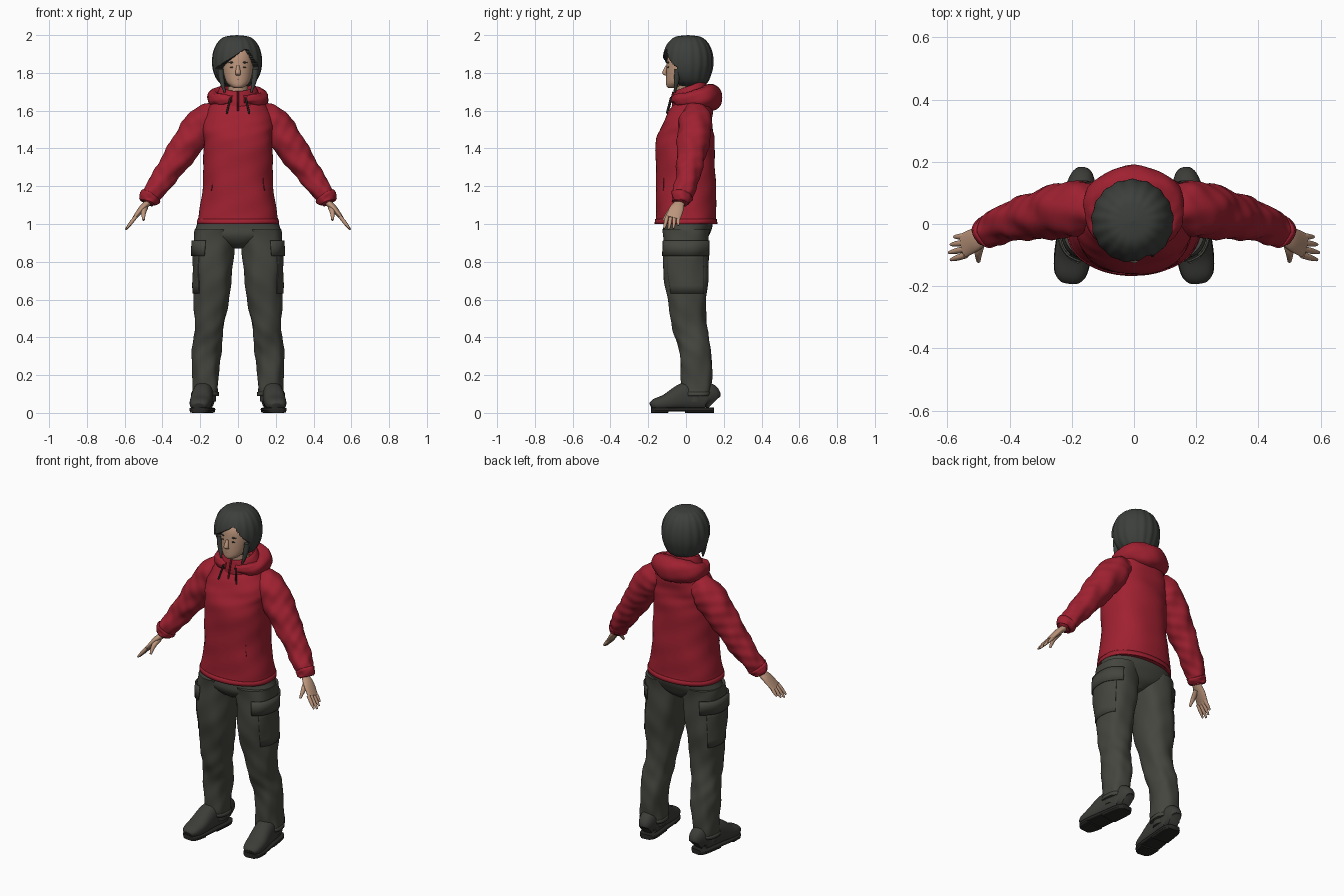
import bpy, bmesh
from math import sin, cos, pi, radians
from mathutils import Vector

default_cube = bpy.data.objects.get("Cube")
if default_cube:
    bpy.data.objects.remove(default_cube)


def material(name, *colour):
    mat = bpy.data.materials.new(name)
    mat.use_nodes = True
    mat.diffuse_color = (*colour, 1)
    shader = mat.node_tree.nodes["Principled BSDF"]
    shader.inputs["Base Color"].default_value = (*colour, 1)
    shader.inputs["Roughness"].default_value = .8
    return mat


RED = material("jacket red", .35, .015, .03)
SEAM = material("dark red trim", .15, .01, .02)
GREY = material("trouser grey", .06, .06, .05)
HAIR = material("hair charcoal", .045, .05, .045)
SKIN = material("skin", .5, .3, .2)
LIP = material("lips", .36, .15, .11)
BOOT = material("boot grey", .045, .045, .04)
DARK = material("sole black", .02, .02, .018)

ACROSS, BACK, UP = Vector((1, 0, 0)), Vector((0, 1, 0)), Vector((0, 0, 1))


def smooth_section(sections, t):
    """Section at position t along a smooth curve through all sections."""
    last = len(sections) - 1
    i = min(int(t), last - 1)
    f = t - i
    near = [sections[max(0, min(last, i + offset))] for offset in (-1, 0, 1, 2)]
    return [b + f / 2 * (c - a + f * (2 * a - 5 * b + 4 * c - d + f * (3 * (b - c) + d - a)))
            for a, b, c, d in zip(*near)]


def signed_power(value, exponent):
    return abs(value) ** exponent * (1 if value > 0 else -1)


def loft(name, sections, mat, axis=None, up=BACK, depth=1, power=2, fine=1, span=None,
         arc=None, grow=0, folds=0, shape=None, mirror=False):
    """Skin (x, y, z, radius[, second radius]) sections; span and arc cut out a patch."""
    sections = [s if len(s) > 4 else (*s, s[-1] * depth) for s in sections]
    last = len(sections) - 1
    start, stop = span or (0, last)
    rows = max(2, round((stop - start) * 6 * fine))
    middle, half = arc or (0, pi)
    columns = 32 * fine
    closed = half == pi
    bm = bmesh.new()
    rings = []
    for row in range(rows + 1):
        t = start + (stop - start) * row / rows
        *centre, ru, rv = smooth_section(sections, t)
        ahead = smooth_section(sections, min(t + .05, last))
        behind = smooth_section(sections, max(t - .05, 0))
        tangent = (axis or Vector(ahead[:3]) - Vector(behind[:3])).normalized()
        v = (up - tangent * up.dot(tangent)).normalized()
        u = v.cross(tangent)
        ring = []
        for k in range(columns if closed else columns + 1):
            a = middle - half + 2 * half * k / columns
            swell = grow + folds * (sin(2 * a + 5 * t) + sin(5 * a - 4 * t) * sin(a + 7 * t))
            point = (Vector(centre) + u * (ru + swell) * signed_power(cos(a), 2 / power)
                     + v * (rv + swell) * signed_power(sin(a), 2 / power))
            ring.append(bm.verts.new(shape(point, a) if shape else point))
        rings.append(ring)
    for lower, upper in zip(rings, rings[1:]):
        for k in range(columns):
            n = (k + 1) % len(lower)
            bm.faces.new((lower[k], lower[n], upper[n], upper[k]))
    if not arc:
        bm.faces.new(rings[0])
        bm.faces.new(rings[-1])
    bmesh.ops.recalc_face_normals(bm, faces=bm.faces)
    for face in bm.faces:
        face.smooth = True
    for edge in bm.edges:
        edge.smooth = not edge.is_manifold or edge.calc_face_angle(0) < radians(55)
    mesh = bpy.data.meshes.new(name)
    bm.to_mesh(mesh)
    bm.free()
    mesh.materials.append(mat)
    part = bpy.data.objects.new(name, mesh)
    bpy.context.collection.objects.link(part)
    if arc:
        solid = part.modifiers.new("thickness", 'SOLIDIFY')
        solid.thickness, solid.offset = .006, 0
    if mirror:
        part.modifiers.new("mirror", 'MIRROR')


def stack(*rows):
    """Central sections from rows of height, y, half width and half depth."""
    return [(0, y, z, width, deep) for z, y, width, deep in rows]


def rod(name, start, end, radius, mat, up=UP, mirror=True):
    loft(name, [(*start, radius), (*end, radius)], mat, up=up, mirror=mirror)


def bead(name, centre, length, radius, mat, mirror=True):
    """Small spindle lying across the face."""
    x, y, z = centre
    ends = [(x + side * length, y + .006 * abs(side), z, radius * (1.1 - abs(side)))
            for side in (-1, 0, 1)]
    loft(name, ends, mat, axis=ACROSS, up=UP, mirror=mirror)


# Jacket body with hem and pocket slits
torso = stack((1, 0, .215, .162), (1.2, 0, .187, .158), (1.42, -.005, .182, .155),
              (1.54, .01, .185, .13), (1.65, .04, .14, .1), (1.69, .03, .09, .08))
jacket = dict(axis=UP, power=2.3, folds=.002)
loft("jacket_body", torso, RED, fine=2, **jacket)
loft("jacket_hem", torso, RED, span=(0, .2), arc=(0, pi), fine=2, **jacket)
loft("pocket_slits", torso, SEAM, span=(.9, 1.2), arc=(-.8, .01), mirror=True, **jacket)

# Sleeves and cuffs
arm = [(.11, .05, 1.585, .065), (.18, .05, 1.54, .087), (.25, .04, 1.45, .086),
       (.32, .025, 1.35, .075), (.39, .01, 1.25, .064), (.46, -.02, 1.15, .052),
       (.48, -.03, 1.11, .036)]
sleeve = dict(folds=.003, mirror=True)
loft("sleeves", arm, RED, fine=2, **sleeve)
loft("cuffs", arm, RED, span=(5, 5.8), arc=(0, pi), grow=.002, **sleeve)

# Collar, and hood lying on the back
loft("collar", stack((1.62, .03, .14, .11), (1.68, .02, .115, .1), (1.73, .02, .09, .09),
                     (1.72, .02, .08, .08), (1.67, .02, .07, .07)),
     RED, axis=UP - BACK * .35, folds=.001)
left_hood = [(.03, -.065, 1.66, .016), (.1, -.035, 1.66, .026), (.127, .03, 1.662, .033),
             (.1, .1, 1.67, .048)]
right_hood = [(-x, *rest) for x, *rest in reversed(left_hood)]
loft("hood", left_hood + [(0, .13, 1.67, .06)] + right_hood, RED, up=UP, depth=1.2, power=2.2,
     folds=.002)
rod("collar_zip", (0, -.067, 1.7), (0, -.094, 1.6), .005, SEAM, mirror=False)
rod("drawstrings", (.04, -.08, 1.67), (.06, -.102, 1.585), .005, DARK)

# Hands
loft("palms", [(.46, -.02, 1.14, .02, .026), (.48, -.035, 1.11, .018, .028),
               (.51, -.05, 1.08, .017, .038), (.55, -.07, 1.03, .01, .04)], SKIN, mirror=True)
for i, (finger, reach) in enumerate(dict(index=.9, middle=1, ring=.9, little=.7).items()):
    root = Vector((.54, .02 * i - .1, 1.04))
    along = Vector((.055, .005 * i - .017, -.07)) * reach
    loft(finger + "_fingers", [(*(root + along * f), .01 - .006 * f ** 4) for f in (0, .5, .9, 1)],
         SKIN, mirror=True)
loft("thumbs", [(.49, -.05, 1.09, .015), (.5, -.09, 1.06, .013), (.5, -.12, 1.02, .006)],
     SKIN, mirror=True)

# Trousers: hips, legs, cargo pockets with flaps, and hems
loft("trouser_hips", stack((1.07, .01, .19, .13), (.99, .01, .22, .13), (.94, 0, .225, .122),
                           (.9, 0, .12, .1), (.87, 0, .02, .06)), GREY, axis=UP, power=2.2)
leg = [(.122, 0, .97, .108), (.135, 0, .72, .103), (.15, .015, .48, .08), (.168, .052, .3, .075),
       (.175, .054, .09, .067)]
trouser = dict(axis=UP, depth=1.14, power=2.3, folds=.003, mirror=True)
loft("trouser_legs", leg, GREY, fine=2, **trouser)
loft("cargo_pockets", leg, GREY, span=(.5, 1.35), arc=(0, .85), grow=.001, **trouser)
loft("pocket_flaps", leg, GREY, span=(.3, .6), arc=(0, 1.2), grow=.009, **trouser)
loft("trouser_hems", leg, GREY, span=(3.85, 4), arc=(0, pi), grow=.001, **trouser)


# Boots turned slightly outward, with soles, heels and laces
def along_foot(y):
    return .185 - .12 * y


foot = [(.145, .03, .045), (.11, .05, .075), (0, .055, .075), (-.1, .058, .045),
        (-.16, .05, .032), (-.182, .032, .02)]
upper = [(along_foot(y), y, high + .012, wide, high) for y, wide, high in foot]
sole = [(along_foot(y), y, .018, wide + .002, .01) for y, wide, high in foot]
tread = [(along_foot(y), y, .01, wide, .01) for y, wide, high in foot]
loft("boots", upper, BOOT, up=UP, power=2.4, mirror=True)
rod("boot_shafts", (.176, .045, .06), (.176, .045, .19), .06, BOOT, up=BACK)
loft("soles", sole, DARK, up=UP, power=5, mirror=True)
loft("heel_blocks", tread[:3], DARK, up=UP, power=5, mirror=True)
loft("forefoot_treads", tread[3:], DARK, up=UP, power=5, mirror=True)
for i in range(5):
    y = .018 * i - .085
    height = .1 + .01 * i
    rod(f"boot_lace_{i + 1}", (.16, y, height), (.215, y, height), .005, DARK)

# Neck, head and facial features
loft("neck", stack((1.6, .02, .06, .06), (1.78, 0, .05, .055)), SKIN, axis=UP)
loft("head", stack((1.72, -.07, .02, .022), (1.73, -.06, .04, .043), (1.76, -.04, .065, .066),
                   (1.84, -.01, .083, .093), (1.9, 0, .08, .092), (1.96, .01, .05, .06)),
     SKIN, axis=UP)
loft("nose", stack((1.84, -.1, .007, .008), (1.8, -.114, .014, .012), (1.785, -.1, .01, .008)),
     SKIN, axis=UP)
bead("mouth", (0, -.1, 1.765), .023, .006, LIP, mirror=False)
bead("eyes", (.031, -.094, 1.83), .014, .005, DARK)
bead("eyebrows", (.034, -.094, 1.855), .02, .004, HAIR)


# Bobbed hair in combed strands, tucked inward under a swept fringe to show the face
def comb(point, angle):
    side = point.x - .045
    fringe = 1.925 - max(1.5 * side, -.62 * side)
    if point.y < -.05 and point.z < fringe:
        return Vector((point.x * .6, point.y * .4, point.z))
    return point + Vector((point.x, point.y, 0)) * .015 * sin(17 * angle)


bob = []
for step in range(9):
    tilt = radians(20 * step - 70)
    bulge = max(cos(tilt), 0) ** .7 + .01
    bob.append((-.005, .01 - .04 * min(sin(tilt) + .6, 0), 1.86 + .14 * sin(tilt), .13 * bulge))
loft("hair", bob, HAIR, axis=UP, depth=1.02, fine=3, shape=comb)
loft("front_locks", [(.092, -.045, 1.82, .015), (.086, -.05, 1.76, .014), (.07, -.06, 1.695, .005)],
     HAIR, axis=UP, mirror=True)
